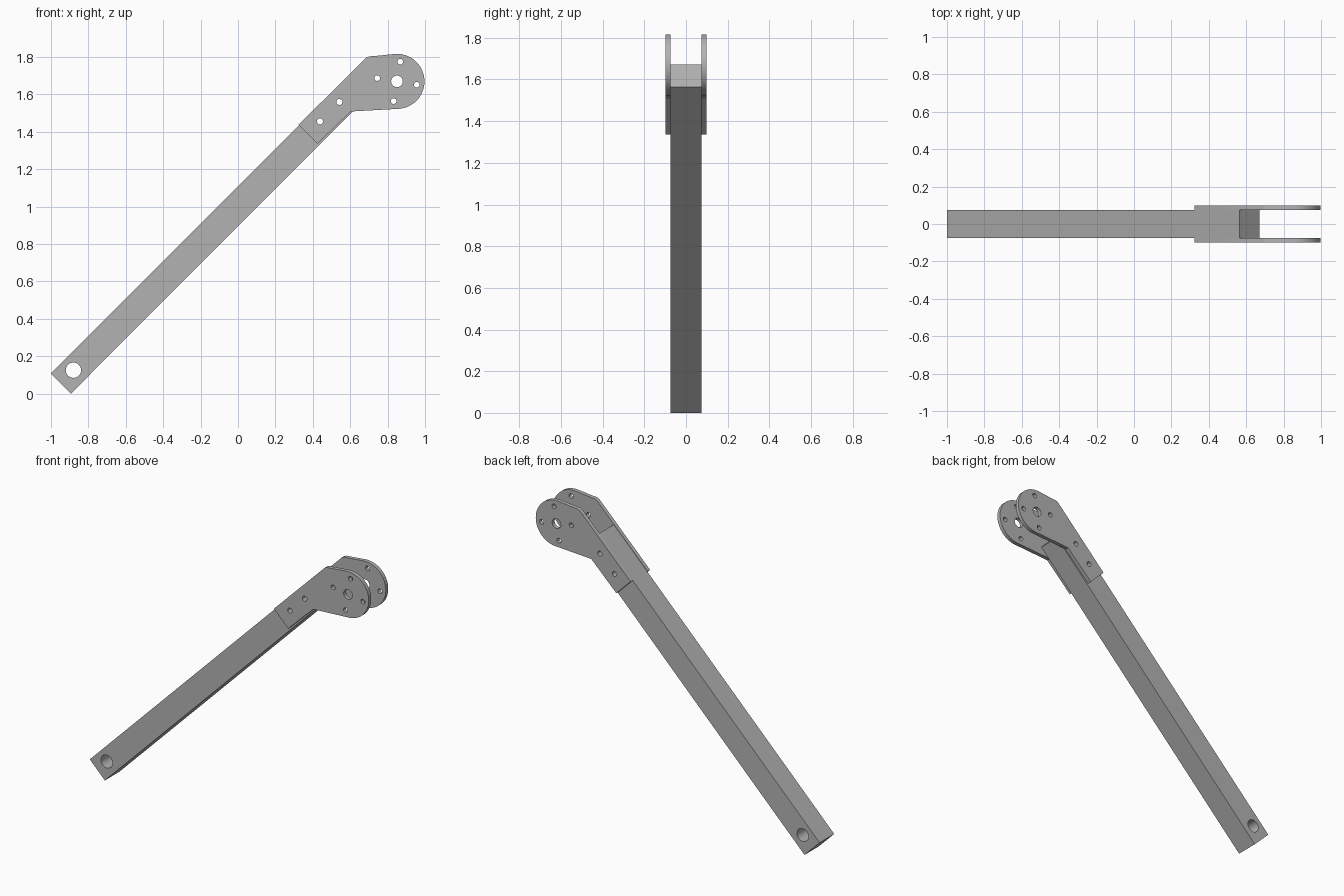
import bpy, bmesh
from math import sin, cos, radians, tau
from mathutils import Vector

cube = bpy.data.objects.get("Cube")
if cube:
    bpy.data.objects.remove(cube)

grey = bpy.data.materials.new("metal grey")
grey.use_nodes = True
grey.diffuse_color = (0.45, 0.45, 0.45, 1)
grey.node_tree.nodes["Principled BSDF"].inputs["Base Color"].default_value = grey.diffuse_color


def arc(x, z, radius, start, end, steps):
    angles = [start + (end - start) * i / steps for i in range(steps + 1)]
    return [(x + radius * cos(a), z + radius * sin(a)) for a in angles]


def drilled_slab(name, outline, holes, y0, y1):
    """Extrude an x-z outline from y0 to y1, with round holes (x, z, radius)."""
    bm = bmesh.new()
    loops = [outline] + [arc(x, z, r, 0, tau, 32)[:-1] for x, z, r in holes]
    edges = []
    for loop in loops:
        verts = [bm.verts.new((x, y0, z)) for x, z in loop]
        edges += [bm.edges.new((a, b)) for a, b in zip(verts, verts[1:] + verts[:1])]
    bmesh.ops.triangle_fill(bm, use_beauty=True, edges=edges, normal=Vector((0, -1, 0)))
    extruded = bmesh.ops.extrude_face_region(bm, geom=bm.faces[:], use_keep_orig=True)
    moved = [g for g in extruded["geom"] if isinstance(g, bmesh.types.BMVert)]
    bmesh.ops.translate(bm, verts=moved, vec=(0, y1 - y0, 0))
    bmesh.ops.recalc_face_normals(bm, faces=bm.faces[:])
    mesh = bpy.data.meshes.new(name)
    bm.to_mesh(mesh)
    bm.free()
    mesh.materials.append(grey)
    obj = bpy.data.objects.new(name, mesh)
    bpy.context.collection.objects.link(obj)
    bpy.ops.object.select_all(action="DESELECT")
    obj.select_set(True)
    bpy.context.view_layer.objects.active = obj
    bpy.ops.object.shade_smooth_by_angle(angle=radians(30))
    return obj


bar_half, plate_half = 0.074, 0.099
bolt_holes = [(0.438, 1.455, 0.016), (0.542, 1.559, 0.016)]

# Solid square bar with a pivot hole at the foot
bar = [(-1, 0.107), (-0.893, 0), (0.67, 1.565), (0.564, 1.673)]
drilled_slab("arm_bar", bar, [(-0.88, 0.125, 0.041)] + bolt_holes, -bar_half, bar_half)

# Matching side plates with a rounded hub and a ring of four small holes
hub_x, hub_z = 0.85, 1.669
plate = [(0.324, 1.437), (0.425, 1.336), (0.603, 1.508)]
plate += arc(hub_x, hub_z, 0.147, radians(-85), radians(95), 40)
plate += [(0.725, 1.804), (0.702, 1.803), (0.685, 1.796)]
ring = [(x, z, 0.015) for x, z in arc(hub_x, hub_z, 0.107, radians(-9.5), radians(260.5), 3)]
plate_holes = bolt_holes + [(hub_x, hub_z, 0.031)] + ring
drilled_slab("front_plate", plate, plate_holes, -plate_half, -bar_half)
drilled_slab("back_plate", plate, plate_holes, bar_half, plate_half)
